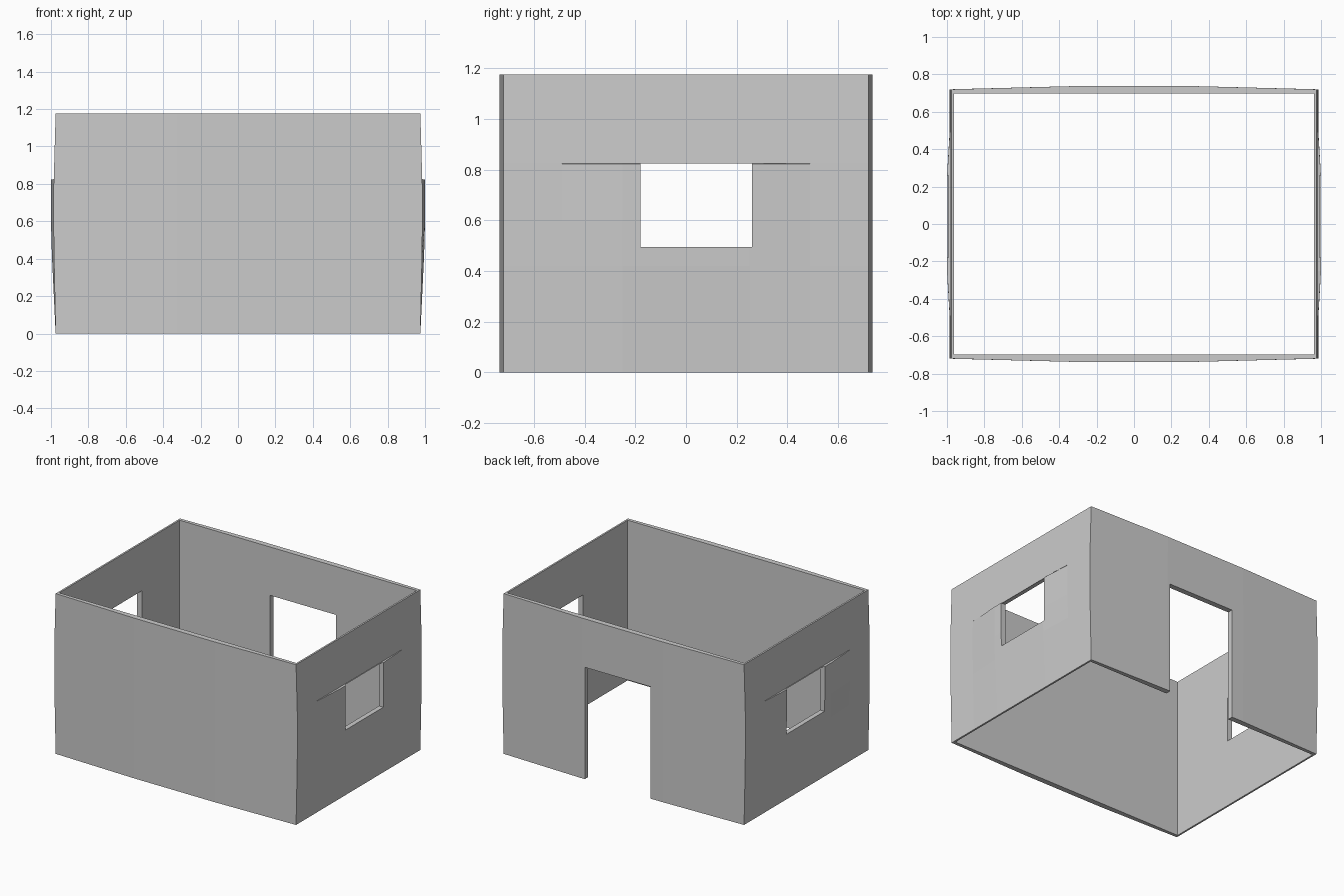
import bpy, bmesh

if "Cube" in bpy.data.objects:
    bpy.data.objects.remove(bpy.data.objects["Cube"])


def box(name, lo, hi):
    """Hidden cutting block between two corners."""
    mid = [(a + b) / 2 for a, b in zip(lo, hi)]
    bpy.ops.mesh.primitive_cube_add(size=1, location=mid)
    ob = bpy.context.object
    ob.name = name
    ob.scale = [b - a for a, b in zip(lo, hi)]
    ob.hide_render = True
    return ob


# Outer shell levels: height, half width at the corners, extra belly of the side walls
LEVELS = [(0.0, 0.975, 0.0), (0.42, 0.984, 0.011), (0.60, 0.986, 0.014),
          (0.823, 0.985, 0.015), (0.825, 0.985, 0.0), (1.175, 0.975, 0.0)]
CORNER_Y, MID_Y = 0.72, 0.737


def ring(z, w, belly):
    front = [(-w, -CORNER_Y), (-w / 3, -MID_Y), (w / 3, -MID_Y), (w, -CORNER_Y)]
    right = [(w, -0.49), (w + belly, -0.25), (w + belly, 0.25), (w, 0.49)]
    half = front + right
    return [(x, y, z) for x, y in half] + [(-x, -y, z) for x, y in half]


# Bowed wall block
bm = bmesh.new()
rings = [[bm.verts.new(p) for p in ring(*lv)] for lv in LEVELS]
n = len(rings[0])
for a, b in zip(rings, rings[1:]):
    for i in range(n):
        j = (i + 1) % n
        bm.faces.new((a[i], a[j], b[j], b[i]))
bm.faces.new(rings[0][::-1])
bm.faces.new(rings[-1])
bmesh.ops.recalc_face_normals(bm, faces=bm.faces)
mesh = bpy.data.meshes.new("walls")
bm.to_mesh(mesh)
bm.free()
walls = bpy.data.objects.new("walls", mesh)
bpy.context.collection.objects.link(walls)

# Hollow room, window pair and rear doorway
cutters = [
    box("room_cutter", (-0.962, -0.697, -0.2), (0.962, 0.697, 1.4)),
    box("window_cutter", (-1.2, -0.18, 0.495), (1.2, 0.26, 0.824)),
    box("door_cutter", (-0.23, 0.5, -0.2), (0.305, 0.9, 0.82)),
]
bpy.ops.object.select_all(action='DESELECT')
bpy.context.view_layer.objects.active = walls
walls.select_set(True)
for c in cutters:
    mod = walls.modifiers.new(c.name, 'BOOLEAN')
    mod.operation = 'DIFFERENCE'
    mod.solver = 'EXACT'
    mod.object = c
    bpy.ops.object.modifier_apply(modifier=mod.name)
for c in cutters:
    bpy.data.objects.remove(c, do_unlink=True)
